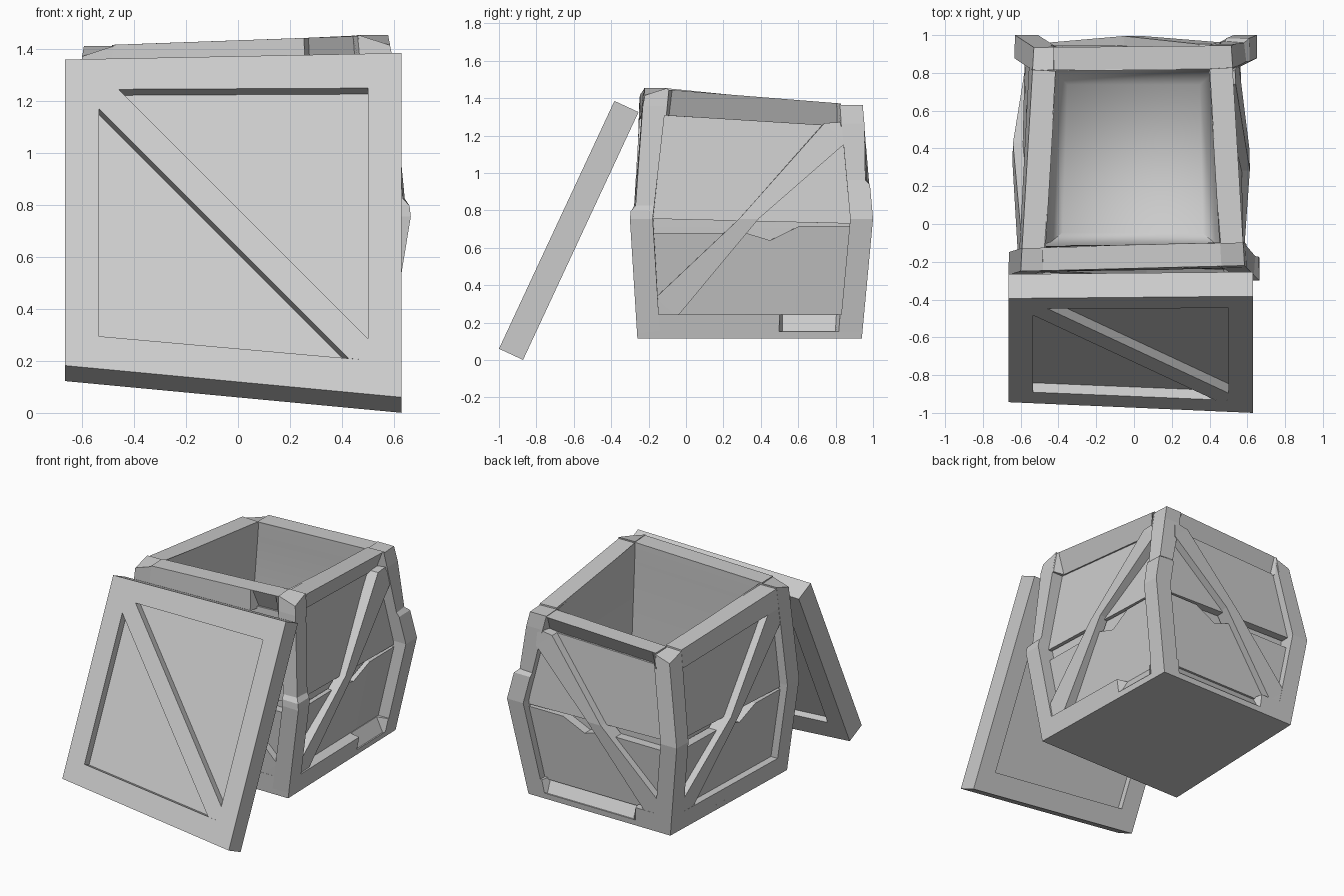
import bpy, bmesh, math
from mathutils import Vector

if "Cube" in bpy.data.objects:
    bpy.data.objects.remove(bpy.data.objects["Cube"])


def loft(name, sections, cyclic=False):
    """Solid through equal-sized point loops; capped, or closed into a ring."""
    bm = bmesh.new()
    rows = [[bm.verts.new(p) for p in s] for s in sections]
    n = len(rows[0])
    for i in range(len(rows) if cyclic else len(rows) - 1):
        a, b = rows[i], rows[(i + 1) % len(rows)]
        for k in range(n):
            bm.faces.new((a[k], a[(k + 1) % n], b[(k + 1) % n], b[k]))
    if not cyclic:
        bm.faces.new(rows[0])
        bm.faces.new(rows[-1])
    bmesh.ops.recalc_face_normals(bm, faces=bm.faces)
    me = bpy.data.meshes.new(name)
    bm.to_mesh(me)
    bm.free()
    ob = bpy.data.objects.new(name, me)
    bpy.context.collection.objects.link(ob)
    return ob


# Crate outline: corners front-left, front-right, back-right, back-left
BOTTOM = [(-.58, -.26), (.56, -.26), (.53, .94), (-.54, .94)]
MIDDLE = [(-.665, -.27), (.665, -.30), (.65, 1.0), (-.63, 1.0)]
TOP = [(-.60, -.25), (.585, -.22), (.515, .945), (-.53, .935)]


def corner(i, v):
    i %= 4
    b = Vector((*BOTTOM[i], .115))
    m = Vector((*MIDDLE[i], .755))
    x, y = TOP[i]
    t = Vector((x, y, 1.455 + .038 * (x - .585) - .0776 * (y + .22)))
    return b.lerp(m, v * 2) if v < .5 else m.lerp(t, v * 2 - 1)


def along(i, v):
    d = corner(i + 1, v) - corner(i, v)
    d.z = 0
    return d.normalized()


def on_side(i, u, v, d=0):
    """Point on crate side i, pushed inwards by d."""
    e = along(i, v)
    return corner(i, v).lerp(corner(i + 1, v), u) + Vector((-e.y, e.x, 0)) * d


def ring(v, d):
    return [corner(i, v) + (along(i, v) - along(i - 1, v)) * d for i in range(4)]


def strip(name, i, pairs, d0, d1, dent=0):
    """Board on side i through pairs of (u, v) edge points, dented at mid height."""
    rows = []
    for a, b in pairs:
        d = d0 + dent * (1 - abs(a[1] + b[1] - 1))
        rows.append([on_side(i, *a, d), on_side(i, *b, d),
                     on_side(i, *b, d1), on_side(i, *a, d1)])
    return loft(name, rows)


def rail(name, i, v_edge, v_in, chip):
    """Horizontal frame bar with an optional chipped stretch (start, end)."""
    stops = [(.1, 0), (.9, 0)]
    if chip:
        a, b = chip
        stops = [(.1, 0), (a, 0), (a + .015, .075), (b, .075), (b + .015, 0), (.9, 0)]
    loft(name, [[on_side(i, u, v_edge), on_side(i, u, v_in, d),
                 on_side(i, u, v_in, .122), on_side(i, u, v_edge, .122)] for u, d in stops])


# Bottom board and lining with tapered interior
loft("crate_bottom", [ring(0, 0), ring(.03, 0)])
lining = loft("crate_lining", [ring(.03, .105), ring(.5, .12), ring(.98, .105), ring(.998, .126),
                               ring(.9, .135), ring(.5, .16), ring(.22, .17), ring(.14, .22)])
bpy.ops.object.select_all(action='DESELECT')
lining.select_set(True)
bpy.context.view_layer.objects.active = lining
bpy.ops.object.shade_smooth_by_angle(angle=math.radians(75))

# Bowed corner posts with worn tops, the right-hand ones splintered above the middle
SPLINTERS = {1: (.53, .93), 2: (.65, .92)}
for i, name in enumerate(["front_left", "front_right", "back_right", "back_left"]):
    levels = [(.02, 0), (.5, 0), (1, 0)]
    if i in SPLINTERS:
        a, b = SPLINTERS[i]
        levels = [(.02, 0), (.5, 0), (a, 0), (a + .02, .022), (b, 0), (1, 0)]
    sections = []
    for v, ins in levels:
        c, e, f, w = corner(i, v), along(i, v), -along(i - 1, v), .122
        worn = Vector((0, 0, .04 if v == 1 and i != 2 else 0))
        sections.append([c + (e + f) * ins - worn, c + e * w + f * ins * .6,
                         c + (e + f) * w, c + f * w + e * ins * .6])
    loft(name + "_post", sections)

# Rails, braces and broken boards on the four sides
TOP_CHIP = {0: (.72, .88), 1: (.11, .88), 2: (.11, .88)}
LOW_CHIP = {1: (.63, .88), 2: (.12, .74)}
BRACE_PATH = [((.08, .10), (.10, .08)), ((.09, .17), (.18, .09)), ((.45, .5), (.53, .5)),
              ((.82, .91), (.91, .83)), ((.90, .92), (.92, .90))]
JAG = [(.09, .44), (.48, .44), (.58, .41), (.7, .47), (.91, .47)]
for i, name in enumerate(["front", "right", "back", "left"]):
    rail(name + "_top_rail", i, 1, .9, TOP_CHIP.get(i))
    rail(name + "_bottom_rail", i, .02, .1, LOW_CHIP.get(i))

    def flip(pairs):
        return pairs if i % 2 else [tuple((1 - u, v) for u, v in p) for p in pairs]

    sunk = .03 if i == 1 else 0
    strip(name + "_brace", i, flip(BRACE_PATH), 0, .11, .045 if i == 1 else .005)
    strip(name + "_upper_board", i, flip([((.09, .5), (.91, .48)), ((.09, .91), (.91, .91))]),
          .055 + sunk, .112)
    strip(name + "_lower_board", i, flip([((u, .09), (u, v)) for u, v in JAG]),
          .05 + sunk, .112)


# Leaning lid: x and z are read on its outer face, d goes into the thickness
def on_lid(x, z, d=0):
    return Vector((x, -1 + (z - .06) * .466 + d * .907, z - d * .42))


OUTER = [(-.665, .182), (.63, .06), (.63, 1.385), (-.665, 1.36)]
INNER = [(-.535, .295), (.5, .203), (.5, 1.25), (-.535, 1.245)]
loft("lid_frame", [[on_lid(*o), on_lid(*n), on_lid(*n, .142), on_lid(*o, .142)]
                   for o, n in zip(OUTER, INNER)], cyclic=True)
loft("lid_panel", [[on_lid(*p, d) for p in INNER] for d in (.055, .1)])
BRACE = [(-.535, 1.245), (-.535, 1.17), (.425, .21), (.5, .203), (.5, .285), (-.46, 1.246)]
loft("lid_brace", [[on_lid(*p, d) for p in BRACE] for d in (0, .057)])
